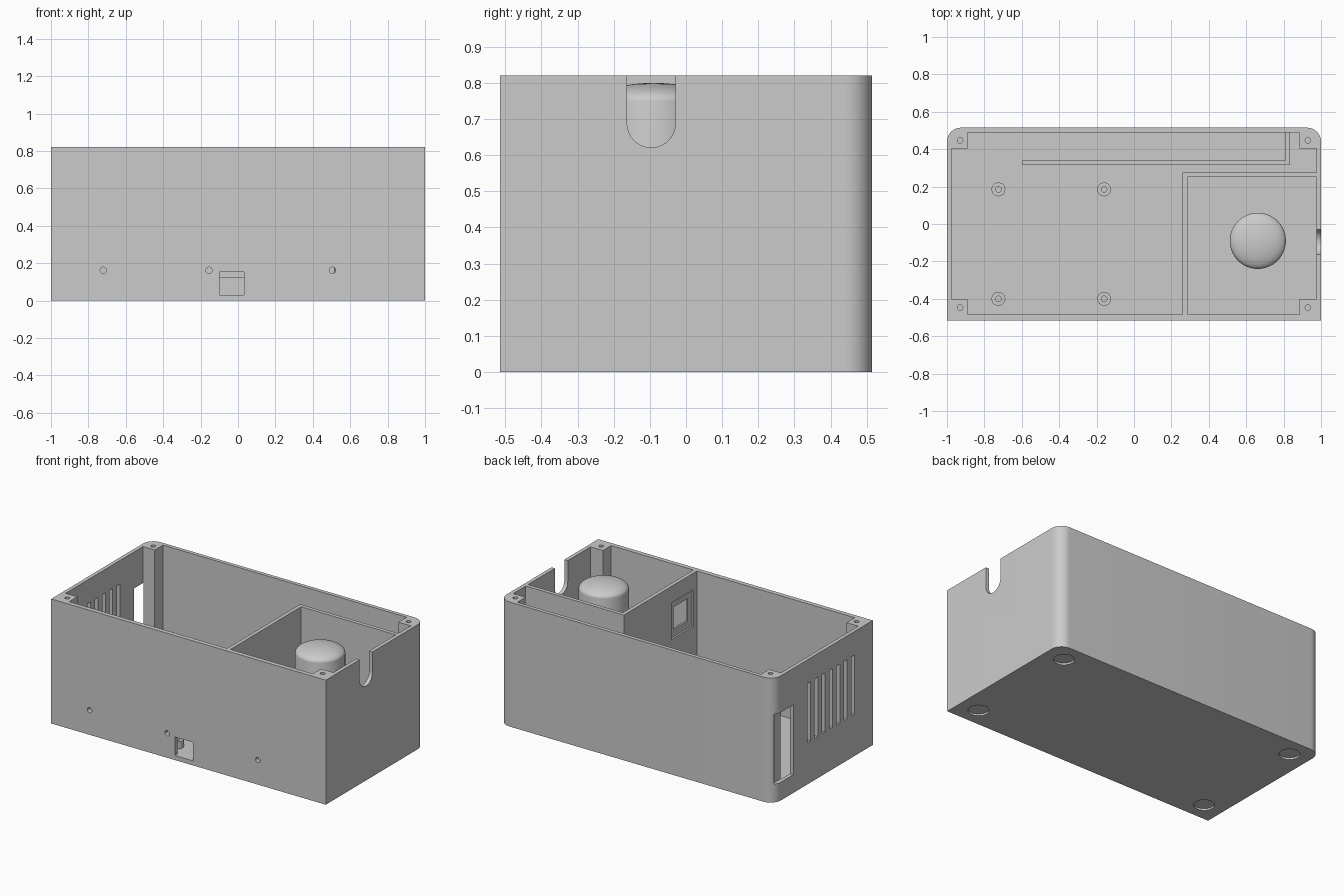
import bpy, bmesh, math
from mathutils import Matrix

if "Cube" in bpy.data.objects:
    bpy.data.objects.remove(bpy.data.objects["Cube"])

H, FLOOR = 0.82, 0.03

grey = bpy.data.materials.new("light grey plastic")
grey.use_nodes = True
COLOUR = (0.6, 0.6, 0.6, 1)
grey.diffuse_color = COLOUR
grey.node_tree.nodes["Principled BSDF"].inputs["Base Color"].default_value = COLOUR


def finish(name, bm):
    bmesh.ops.recalc_face_normals(bm, faces=bm.faces)
    mesh = bpy.data.meshes.new(name)
    bm.to_mesh(mesh)
    bm.free()
    mesh.materials.append(grey)
    ob = bpy.data.objects.new(name, mesh)
    bpy.context.collection.objects.link(ob)
    return ob


def prism(name, plan, z0, z1, matrix=Matrix()):
    """Extrude a flat outline from z0 to z1, then place it."""
    bm = bmesh.new()
    face = bm.faces.new([bm.verts.new((x, y, z0)) for x, y in plan])
    out = bmesh.ops.extrude_face_region(bm, geom=[face])
    verts = [g for g in out["geom"] if isinstance(g, bmesh.types.BMVert)]
    bmesh.ops.translate(bm, verts=verts, vec=(0, 0, z1 - z0))
    bm.transform(matrix)
    return finish(name, bm)


def box(name, x0, x1, y0, y1, z0, z1):
    return prism(name, [(x0, y0), (x1, y0), (x1, y1), (x0, y1)], z0, z1)


def arc(cx, cy, r, a0, a1, n):
    angles = [math.radians(a0 + (a1 - a0) * i / n) for i in range(n + 1)]
    return [(cx + r * math.cos(a), cy + r * math.sin(a)) for a in angles]


def disc(name, x, y, r, z0, z1, matrix=Matrix(), n=32):
    return prism(name, arc(x, y, r, 0, 360, n)[:-1], z0, z1, matrix)


def lathe(name, profile, x, y, n=48):
    """Spin an (r, z) profile round a vertical axis."""
    bm = bmesh.new()
    verts = [bm.verts.new((r, 0, z)) for r, z in profile]
    edges = [bm.edges.new(pair) for pair in zip(verts, verts[1:])]
    bmesh.ops.spin(bm, geom=verts + edges, cent=(0, 0, 0), axis=(0, 0, 1),
                   angle=math.tau, steps=n)
    bmesh.ops.remove_doubles(bm, verts=bm.verts, dist=1e-5)
    bm.transform(Matrix.Translation((x, y, 0)))
    return finish(name, bm)


def smooth(ob):
    bpy.ops.object.select_all(action="DESELECT")
    ob.select_set(True)
    bpy.context.view_layer.objects.active = ob
    bpy.ops.object.shade_smooth_by_angle(angle=math.radians(30))


# Outer block: square front corners, rounded back corners
R, BACK = 0.075, 0.515
outline = [(-1, -BACK), (1, -BACK)]
outline += arc(1 - R, BACK - R, R, 0, 90, 12) + arc(R - 1, BACK - R, R, 90, 180, 12)
case = prism("case_body", outline, 0, H)

cutters = []

# Two cavities leave the walls, divider and corner posts standing
main_room = [(-.975, -.4), (-.89, -.4), (-.89, -.485), (.26, -.485), (.26, .275),
             (.975, .275), (.975, .405), (.885, .405), (.885, .49), (-.89, .49),
             (-.89, .405), (-.975, .405)]
small_room = [(.285, -.485), (.885, -.485), (.885, -.4), (.975, -.4),
              (.975, .25), (.285, .25)]
for plan in (main_room, small_room):
    cutters.append(prism("cavity_cutter", plan, FLOOR, 1))

# Screw holes in the posts, and shallow foot recesses underneath
for sx in (-1, 1):
    for sy in (-1, 1):
        cutters.append(disc("screw_cutter", sx * .93, sy * .447, .015, .6, 1, n=16))
        cutters.append(disc("foot_cutter", sx * .865, sy * .39, .062, -.1, .012))

# Front wall: three round holes and a connector window
upright = Matrix.Rotation(math.pi / 2, 4, "X")
for x in (-.72, -.155, .505):
    cutters.append(disc("front_hole_cutter", x, .162, .017, .47, .6, upright, 20))
cutters.append(box("front_window_cutter", -.1, .033, -.6, -.47, FLOOR, .152))

# Left and right end walls: vents, socket opening and cable notch
for i in range(7):
    y = .15 - i * .0765
    cutters.append(box("vent_cutter", -1.1, -.96, y - .016, y + .016, .275, .665))
cutters.append(box("socket_cutter", -1.1, -.972, .312, .488, .12, .58))
sideways = Matrix(((0, 0, 1, 0), (1, 0, 0, 0), (0, 1, 0, 0), (0, 0, 0, 1)))
notch = arc(-.096, .688, .067, 180, 360, 20) + [(-.029, 1), (-.163, 1)]
cutters.append(prism("notch_cutter", notch, .96, 1.1, sideways))

# Stepped opening in the divider
cutters.append(box("divider_recess_cutter", .2, .272, -.45, -.22, .47, .71))
cutters.append(box("divider_hole_cutter", .2, .3, -.405, -.26, .52, .665))

for cutter in cutters:
    mod = case.modifiers.new("cut", "BOOLEAN")
    mod.operation, mod.solver, mod.object = "DIFFERENCE", "EXACT", cutter
    bpy.context.view_layer.objects.active = case
    bpy.ops.object.modifier_apply(modifier=mod.name)
    bpy.data.objects.remove(cutter)
smooth(case)

# Low rails for the long bay at the back
box("bay_rail", -.6, .81, .315, .34, FLOOR - .01, .127)
box("bay_end_stop", .81, .835, .315, .495, FLOOR - .01, .12)

# Hollow board standoffs
tube = [(.037, .02), (.037, .078), (.015, .078), (.015, .031), (0, .031)]
for x in (-.725, -.16):
    for y in (-.4, .185):
        smooth(lathe("standoff", tube, x, y, 32))

# Domed cylinder in the small compartment
dome = [(.15 * math.cos(t), .75 + .05 * math.sin(t))
        for t in (math.pi / 2 * i / 12 for i in range(12))]
smooth(lathe("domed_cylinder", [(.15, .02)] + dome + [(0, .8)], .662, -.09, 64))
